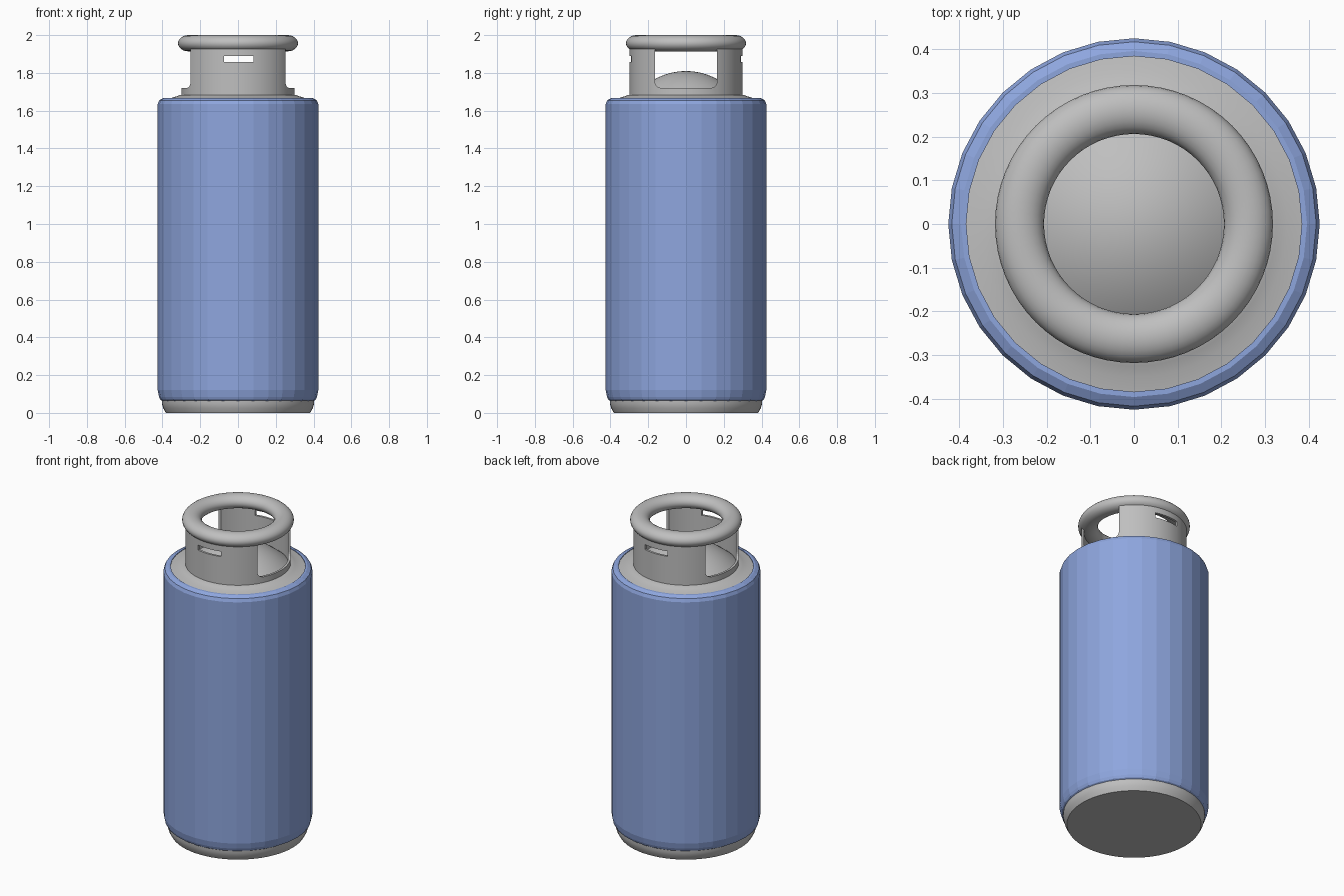
import bpy, bmesh, math

if "Cube" in bpy.data.objects:
    bpy.data.objects.remove(bpy.data.objects["Cube"])


def material(name, rgb):
    m = bpy.data.materials.new(name)
    m.diffuse_color = (*rgb, 1)
    m.use_nodes = True
    m.node_tree.nodes["Principled BSDF"].inputs["Base Color"].default_value = m.diffuse_color
    return m


BLUE = material("blue paint", (0.27, 0.38, 0.73))
GREY = material("grey metal", (0.52, 0.52, 0.52))


def finish(bm, name, mat, smooth=True):
    bmesh.ops.remove_doubles(bm, verts=bm.verts, dist=1e-5)
    bmesh.ops.recalc_face_normals(bm, faces=bm.faces)
    me = bpy.data.meshes.new(name)
    bm.to_mesh(me)
    bm.free()
    ob = bpy.data.objects.new(name, me)
    bpy.context.collection.objects.link(ob)
    me.materials.append(mat)
    if smooth:
        select(ob)
        bpy.ops.object.shade_smooth_by_angle(angle=math.radians(35))
    return ob


def select(ob):
    bpy.ops.object.select_all(action='DESELECT')
    ob.select_set(True)
    bpy.context.view_layer.objects.active = ob


def lathe(name, profile, mat, sides, closed=False, smooth=True):
    """Spin (radius, z) points around the z axis."""
    bm = bmesh.new()
    rings = []
    for i in range(sides):
        a = 2 * math.pi * i / sides
        rings.append([bm.verts.new((r * math.cos(a), r * math.sin(a), z)) for r, z in profile])
    n = len(profile)
    for i in range(sides):
        p, q = rings[i], rings[(i + 1) % sides]
        for j in range(n if closed else n - 1):
            k = (j + 1) % n
            if profile[j][0] == 0:
                bm.faces.new((p[j], q[k], p[k]))
            elif profile[k][0] == 0:
                bm.faces.new((p[j], q[j], p[k]))
            else:
                bm.faces.new((p[j], q[j], q[k], p[k]))
    return finish(bm, name, mat, smooth)


def prism(name, outline, axis, half):
    """Extrude a (side, z) outline along x or y, as a cutter."""
    bm = bmesh.new()
    verts = [bm.verts.new((-half, s, z) if axis == 'x' else (s, -half, z)) for s, z in outline]
    face = bm.faces.new(verts)
    ext = bmesh.ops.extrude_face_region(bm, geom=[face])
    step = (2 * half, 0, 0) if axis == 'x' else (0, 2 * half, 0)
    bmesh.ops.translate(bm, vec=step, verts=[v for v in ext["geom"] if isinstance(v, bmesh.types.BMVert)])
    ob = finish(bm, name, GREY, False)
    ob.hide_render = True
    return ob


# Tank body
lathe("tank_body", [(0.40, 0.062), (0.412, 0.07), (0.418, 0.085), (0.425, 0.12), (0.425, 1.635),
                    (0.417, 1.655), (0.396, 1.667), (0.384, 1.667), (0.384, 1.645)],
      BLUE, 32, smooth=False)

# Foot
lathe("foot", [(0, 0), (0.382, 0), (0.396, 0.025), (0.403, 0.05), (0.403, 0.075), (0.39, 0.075)], GREY, 64)

# Domed shoulder with a fillet up to the collar
dome = [(0.285 * i / 8, 1.81 - 0.125 * (i / 8) ** 2) for i in range(9)]
lathe("shoulder_dome", dome + [(0.305, 1.684), (0.325, 1.676), (0.35, 1.668), (0.386, 1.662)], GREY, 64)

# Collar wall with hand openings and slots
collar = lathe("collar", [(0.286, 1.665), (0.30, 1.665), (0.30, 1.96), (0.286, 1.96)], GREY, 96, closed=True)
R = 0.035
corner = [(0.165 - R + R * math.cos(t), 1.72 + R - R * math.sin(t))
          for t in [math.pi / 2 * i / 5 for i in range(6)]]
opening = [(0.165, 1.94)] + corner + [(-s, z) for s, z in reversed(corner)] + [(-0.165, 1.94)]
slot = [(-0.075, 1.857), (0.083, 1.857), (0.083, 1.889), (-0.075, 1.889)]
for cutter in (prism("opening_cutter", opening, 'x', 0.5), prism("slot_cutter", slot, 'y', 0.5)):
    mod = collar.modifiers.new("cut", 'BOOLEAN')
    mod.operation = 'DIFFERENCE'
    mod.solver = 'EXACT'
    mod.object = cutter
    select(collar)
    # keep the cut ahead of the smoothing modifier
    bpy.ops.object.modifier_move_to_index(modifier=mod.name, index=0)
    bpy.ops.object.modifier_apply(modifier=mod.name)
    bpy.data.objects.remove(cutter)

# Rolled top ring
ring = [(0.262 + 0.056 * math.cos(2 * math.pi * i / 24), 1.957 + 0.043 * math.sin(2 * math.pi * i / 24))
        for i in range(24)]
lathe("top_ring", ring, GREY, 64, closed=True)
